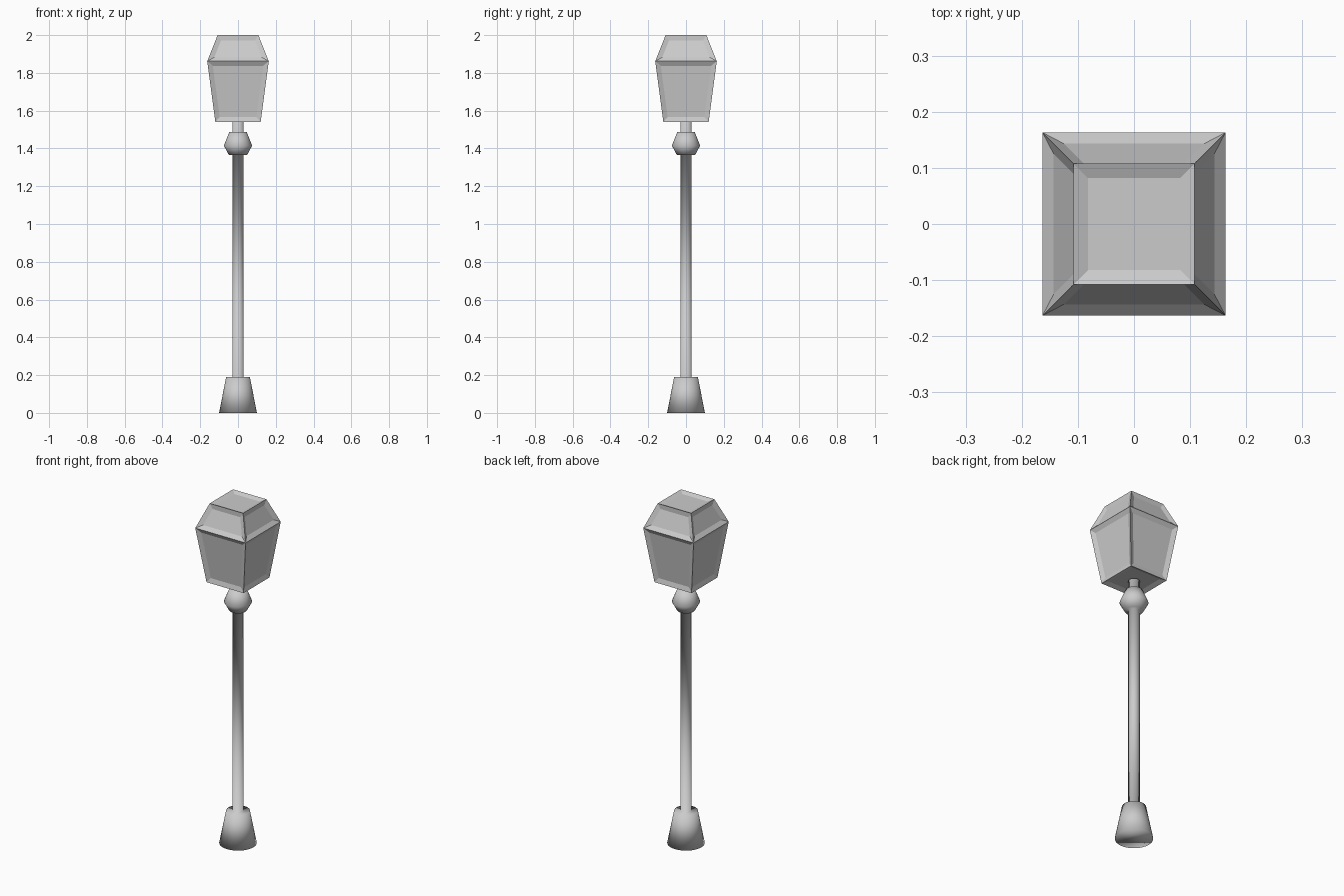
import bpy
import bmesh
from math import sin, cos, pi

cube = bpy.data.objects.get("Cube")
if cube:
    bpy.data.objects.remove(cube, do_unlink=True)

grey = bpy.data.materials.new("light_grey")
grey.use_nodes = True
colour = (0.6, 0.6, 0.6, 1)
grey.diffuse_color = colour
grey.node_tree.nodes["Principled BSDF"].inputs["Base Color"].default_value = colour


def stack(name, profile, sides, turn=0.0):
    """Join rings given as (radius, height) and cap both ends."""
    bm = bmesh.new()
    rings = []
    for radius, z in profile:
        angles = [turn + 2 * pi * i / sides for i in range(sides)]
        rings.append([bm.verts.new((radius * cos(a), radius * sin(a), z)) for a in angles])
    for low, high in zip(rings, rings[1:]):
        for i in range(sides):
            j = (i + 1) % sides
            bm.faces.new((low[i], low[j], high[j], high[i]))
    bm.faces.new(rings[0][::-1])
    bm.faces.new(rings[-1])
    bmesh.ops.recalc_face_normals(bm, faces=bm.faces[:])
    return name, bm


def finish(name, bm, smooth):
    mesh = bpy.data.meshes.new(name)
    for face in bm.faces:
        face.smooth = smooth
    bm.to_mesh(mesh)
    bm.free()
    mesh.materials.append(grey)
    obj = bpy.data.objects.new(name, mesh)
    bpy.context.scene.collection.objects.link(obj)
    return obj


# Base, pole, knob and neck as one softly shaded turned shape
post_profile = [(0.1, 0), (0.063, 0.19), (0.03, 0.19), (0.03, 1.365),
                (0.048, 1.365), (0.075, 1.415), (0.046, 1.487),
                (0.03, 1.487), (0.03, 1.545)]
finish(*stack("lamp_post", post_profile, 32), smooth=True)

# Square lantern with a sunken panel in every face
half_widths = [(0.12, 1.54), (0.163, 1.862), (0.108, 2.0)]
name, lantern = stack("lantern", [(w * 2 ** 0.5, z) for w, z in half_widths], 4, pi / 4)
bmesh.ops.inset_individual(lantern, faces=lantern.faces[:], thickness=0.026,
                           depth=-0.0106, use_even_offset=True)
finish(name, lantern, smooth=False)
